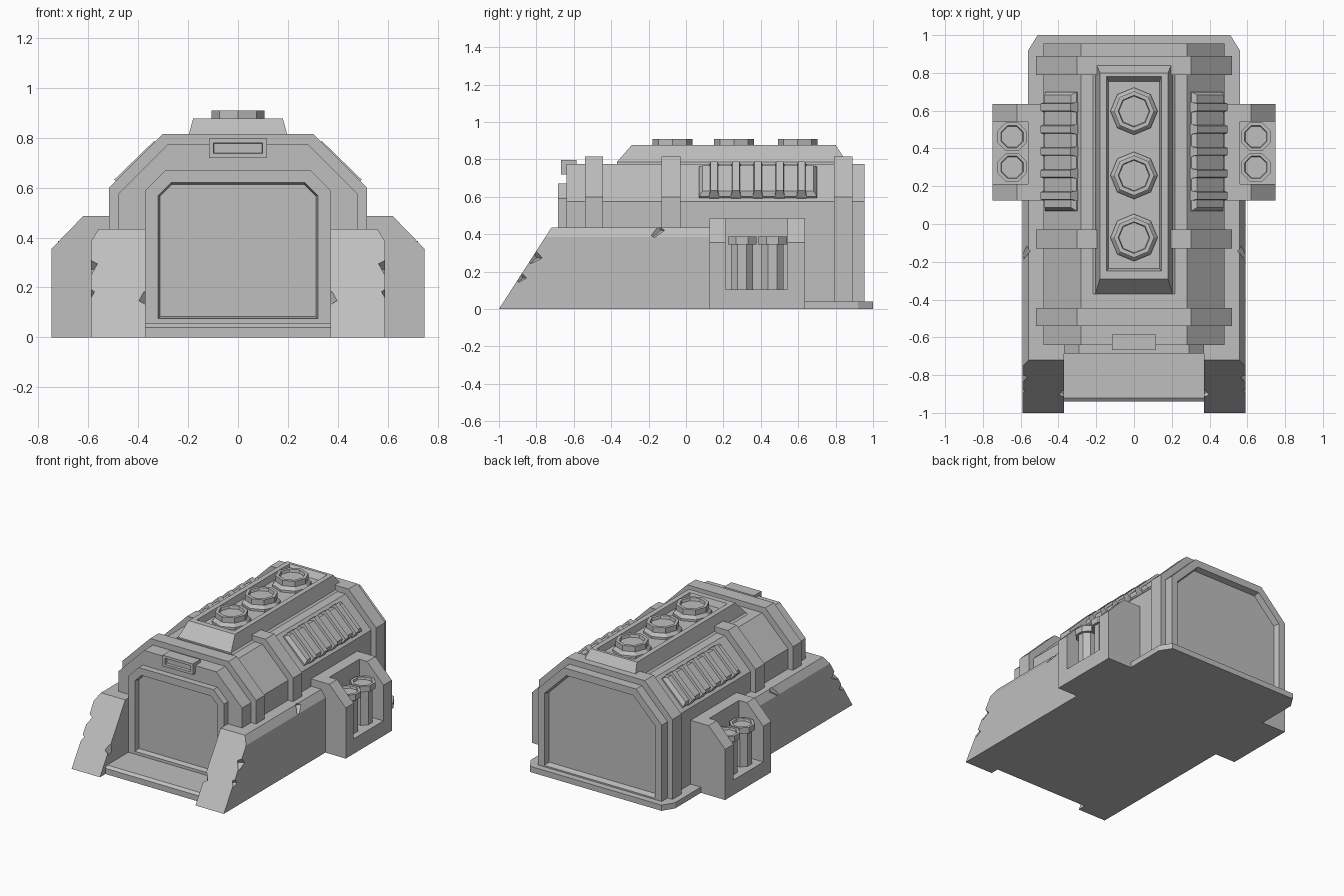
import bpy, bmesh, math
from mathutils import Matrix, Vector

if "Cube" in bpy.data.objects:
    bpy.data.objects.remove(bpy.data.objects["Cube"])

grey = bpy.data.materials.new("plain grey")
grey.use_nodes = True
tone = (0.52, 0.52, 0.52, 1)
grey.diffuse_color = tone
grey.node_tree.nodes["Principled BSDF"].inputs["Base Color"].default_value = tone


def finish(name, bm, mirror=False):
    bmesh.ops.recalc_face_normals(bm, faces=bm.faces)
    mesh = bpy.data.meshes.new(name)
    bm.to_mesh(mesh)
    bm.free()
    mesh.materials.append(grey)
    ob = bpy.data.objects.new(name, mesh)
    bpy.context.collection.objects.link(ob)
    if mirror:
        ob.modifiers.new("mirror", "MIRROR")
    return ob


def add_loft(bm, rings):
    """Skin a list of matching point loops and cap both ends."""
    loops = [[bm.verts.new(p) for p in ring] for ring in rings]
    n = len(loops[0])
    for a, b in zip(loops, loops[1:]):
        for i in range(n):
            bm.faces.new((a[i], a[(i + 1) % n], b[(i + 1) % n], b[i]))
    bm.faces.new(loops[0])
    bm.faces.new(loops[-1])


def loft(name, rings, mirror=False):
    bm = bmesh.new()
    add_loft(bm, rings)
    return finish(name, bm, mirror)


def arch(y, w, h, c, z0=0, t=0):
    """Chamfered arch outline at depth y, shrunk evenly by t."""
    w, h, c, z0 = w - t, h - t, c - 0.586 * t, z0 + t
    return [(-w, y, z0), (-w, y, h - c), (c - w, y, h),
            (w - c, y, h), (w, y, h - c), (w, y, z0)]


def rect(x, y0, y1, z):
    return [(-x, y0, z), (x, y0, z), (x, y1, z), (-x, y1, z)]


def ngon(x, y, z, r, turn=0.0):
    return [(x + r * math.cos(math.tau * i / 8 + turn),
             y + r * math.sin(math.tau * i / 8 + turn), z) for i in range(8)]


def cut(target, cutter):
    cutter.hide_render = True
    cutter.hide_viewport = True
    mod = target.modifiers.new("cut", "BOOLEAN")
    mod.operation = "DIFFERENCE"
    mod.solver = "EXACT"
    mod.object = cutter
    if len(target.modifiers) > 1:
        target.modifiers.move(len(target.modifiers) - 1, 0)


# Main hall with a recessed rear panel
hull = dict(w=0.48, h=0.775, c=0.2)
loft("hall", [arch(-0.64, **hull), arch(0.955, **hull),
              arch(0.955, t=0.05, **hull), arch(0.915, t=0.06, **hull)])

# Ribs wrapped around the hall
for label, y0, y1 in (("front", -0.54, -0.445), ("middle", -0.13, -0.03), ("rear", 0.79, 0.89)):
    loft(label + "_rib", [arch(y, 0.518, 0.815, 0.215) for y in (y0, y1)])

# Front door frame and sunken door
door = dict(w=0.37, h=0.67, c=0.08, z0=0.025)
loft("door_frame", [arch(-0.6, **door), arch(-0.685, **door),
                    arch(-0.685, t=0.05, **door), arch(-0.65, t=0.058, **door)])

# Lamp box above the door
def panel(y, t):
    return [(-0.117 + t, y, 0.72 + t), (0.117 - t, y, 0.72 + t),
            (0.117 - t, y, 0.797 - t), (-0.117 + t, y, 0.797 - t)]


loft("lamp_box", [panel(-0.585, 0), panel(-0.668, 0), panel(-0.668, 0.018), panel(-0.65, 0.02)])

# Entry floor and rear base plate
floor = [(-0.94, 0), (-0.94, 0.04), (-0.92, 0.055), (-0.6, 0.055), (-0.6, 0)]
loft("entry_floor", [[(x, y, z) for y, z in floor] for x in (-0.38, 0.38)])
plate = [(-0.56, 0.4), (0.56, 0.4), (0.56, 0.92), (0.51, 1), (-0.51, 1), (-0.56, 0.92)]
loft("rear_base", [[(x, y, z) for x, y in plate] for z in (0, 0.04)])

# Side walls with a raked front
section = [(0.37, 0), (0.59, 0), (0.59, 0.385), (0.558, 0.435), (0.37, 0.435)]
wall = loft("side_wall", [[(x, -1 + 0.644 * z, z) for x, z in section],
                          [(x, 0.16, z) for x, z in section]], True)

# Worn chips on the wall edges
bm = bmesh.new()
for spot, size in (((0.6, -0.81, 0.28), 0.055), ((0.6, -0.88, 0.17), 0.04),
                   ((0.36, -0.9, 0.15), 0.05), ((0.6, -0.15, 0.43), 0.07)):
    turn = Matrix.Rotation(0.7, 4, "Z") @ Matrix.Rotation(0.6, 4, "X")
    bmesh.ops.create_cube(bm, size=size, matrix=Matrix.Translation(spot) @ turn)
cut(wall, finish("chip_cutter", bm))

# Side housings with an open bay
shell = [(0.37, 0), (0.748, 0), (0.748, 0.355), (0.62, 0.487), (0.37, 0.487)]
housing = loft("side_housing", [[(x, y, z) for x, z in shell] for y in (0.125, 0.635)], True)
bay = [(0.56, 0.105), (0.9, 0.105), (0.9, 0.6), (0.56, 0.6)]
cut(housing, loft("bay_cutter", [[(x, y, z) for x, z in bay] for y in (0.212, 0.543)]))

# Canisters standing in the bays
for label, y in (("front", 0.3), ("rear", 0.462)):
    steps = ((0.1, 0.064), (0.345, 0.064), (0.345, 0.083),
             (0.387, 0.083), (0.387, 0.064), (0.372, 0.06))
    loft(label + "_canister", [ngon(0.645, y, z, r, math.pi / 8) for z, r in steps], True)

# Roof housing with a sunken tray
loft("roof_tray", [rect(0.225, -0.37, 0.86, 0.77), rect(0.205, -0.37, 0.86, 0.785),
                   rect(0.18, -0.29, 0.8, 0.877), rect(0.145, -0.25, 0.78, 0.877),
                   rect(0.135, -0.235, 0.755, 0.835)])

# Roof exhaust rings
for i, y in enumerate((-0.072, 0.257, 0.597)):
    steps = ((0.83, 0.125), (0.85, 0.125), (0.872, 0.106),
             (0.91, 0.106), (0.91, 0.084), (0.89, 0.08))
    loft("exhaust_ring_%d" % (i + 1), [ngon(0, y, z, r) for z, r in steps])

# Slatted vents on the sloping shoulders
across, out = Vector((1, 0, -0.97)).normalized(), Vector((0.97, 0, 1)).normalized()
centre = Vector((0.382, 0, 0.676))


def vent_block(bm, y0, y1, half, height, taper):
    rings = []
    for n, t in ((-0.03, 0), (0.008, 0), (height, taper)):
        rings.append([centre + across * u * (half - t) + out * n + Vector((0, y, 0))
                      for u, y in ((-1, y0 + t), (1, y0 + t), (1, y1 - t), (-1, y1 - t))])
    add_loft(bm, rings)


bm = bmesh.new()
vent_block(bm, 0.07, 0.7, 0.115, 0.032, 0.018)
for i in range(5):
    y = 0.15 + 0.117 * i
    vent_block(bm, y - 0.027, y + 0.027, 0.12, 0.048, 0.008)
finish("shoulder_vent", bm, True)
